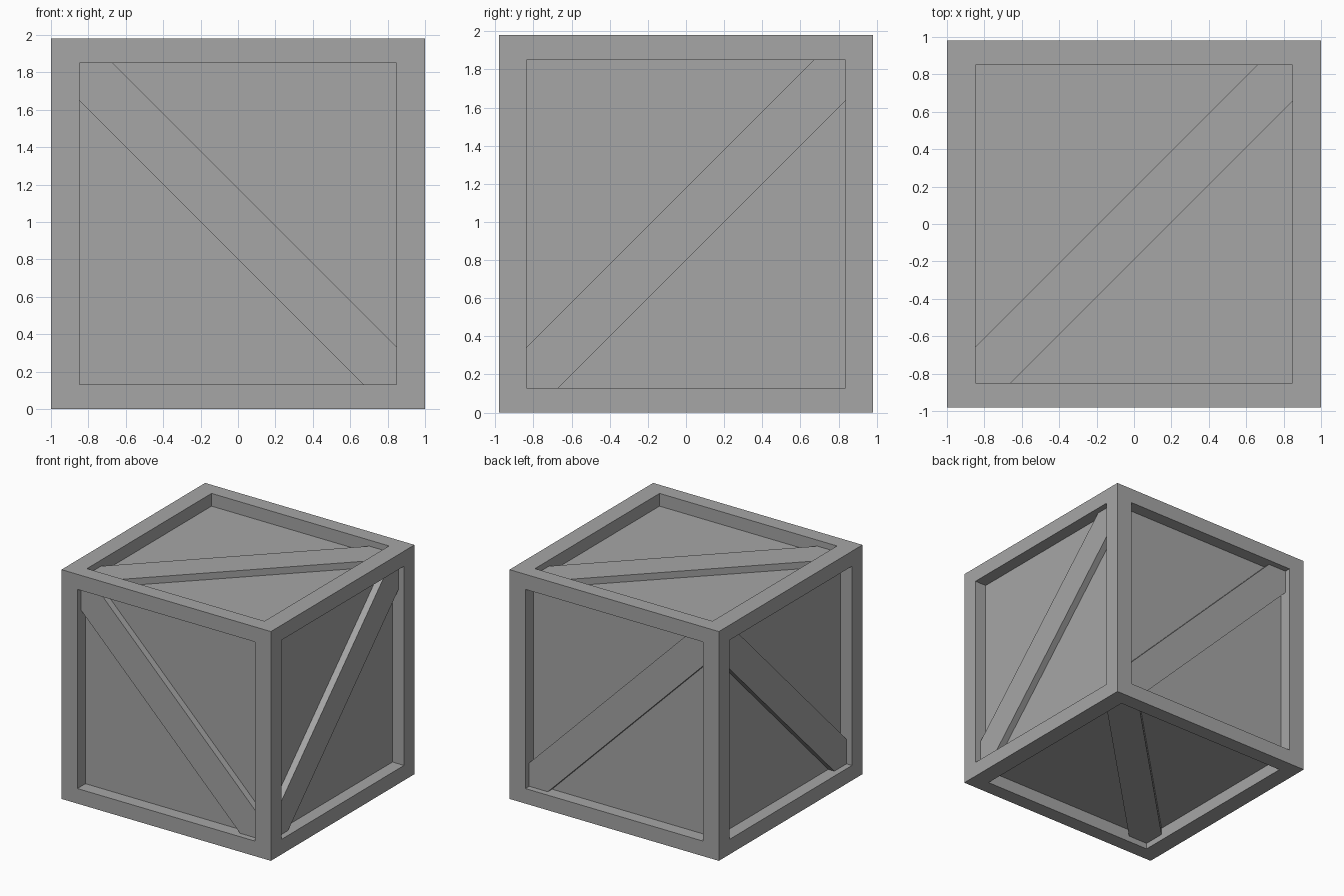
import bpy
import bmesh
from mathutils import Vector

cube = bpy.data.objects.get("Cube")
if cube:
    bpy.data.objects.remove(cube, do_unlink=True)

HALF = Vector((1.0, 0.98, 0.99))     # half size of the crate
PANEL_DEPTH = 0.11                   # panels sit this far inside the frame
BRACE_DEPTH = 0.052                  # braces sit this far inside the frame
BRACE_REACH = 0.19                   # half width measured along an axis

# Per face axis: (u axis, v axis, opening half sizes, diagonal direction)
SIDES = {
    0: (1, 2, 0.837, 0.86, 1),
    1: (0, 2, 0.848, 0.86, -1),
    2: (0, 1, 0.848, 0.85, 1),
}
NAMES = {
    (0, 1): "left_brace", (0, -1): "right_brace",
    (1, 1): "back_brace", (1, -1): "front_brace",
    (2, 1): "top_brace", (2, -1): "bottom_brace",
}

grey = bpy.data.materials.new("plain_grey")
grey.use_nodes = True
colour = (0.38, 0.38, 0.38, 1)
grey.diffuse_color = colour
grey.node_tree.nodes["Principled BSDF"].inputs["Base Color"].default_value = colour


def add_object(name, bm):
    bmesh.ops.recalc_face_normals(bm, faces=bm.faces[:])
    mesh = bpy.data.meshes.new(name)
    bm.to_mesh(mesh)
    bm.free()
    mesh.materials.append(grey)
    obj = bpy.data.objects.new(name, mesh)
    obj.location.z = HALF.z
    bpy.context.collection.objects.link(obj)
    return obj


# Crate body: a box whose six faces are inset and sunk to leave a frame
bm = bmesh.new()
bmesh.ops.create_cube(bm, size=2)
for vert in bm.verts:
    vert.co *= HALF
bm.normal_update()
for face in bm.faces[:]:
    axis = max(range(3), key=lambda i: abs(face.normal[i]))
    u, v, half_u, half_v, _ = SIDES[axis]
    bmesh.ops.inset_individual(bm, faces=[face], thickness=0.1)
    for vert in face.verts:
        vert.co[u] = half_u if vert.co[u] > 0 else -half_u
        vert.co[v] = half_v if vert.co[v] > 0 else -half_v
    out = 1 if face.calc_center_median()[axis] > 0 else -1
    sunk = bmesh.ops.extrude_discrete_faces(bm, faces=[face])["faces"][0]
    for vert in sunk.verts:
        vert.co[axis] -= out * PANEL_DEPTH
add_object("crate_frame_and_panels", bm)


# Diagonal braces: six-sided boards cut to fit the corners of each opening
def add_brace(axis, out):
    u, v, a, b, slope = SIDES[axis]
    w = BRACE_REACH
    half_outline = [(b - w, b), (a, b), (a, a - w)]
    outline = half_outline + [(-p, -q) for p, q in half_outline]
    bm = bmesh.new()
    verts = []
    for p, q in outline:
        co = Vector()
        co[u], co[v] = slope * p, q
        co[axis] = out * (HALF[axis] - PANEL_DEPTH)
        verts.append(bm.verts.new(co))
    base = bm.faces.new(verts)
    result = bmesh.ops.extrude_face_region(bm, geom=[base], use_keep_orig=True)
    for item in result["geom"]:
        if isinstance(item, bmesh.types.BMVert):
            item.co[axis] = out * (HALF[axis] - BRACE_DEPTH)
    add_object(NAMES[axis, out], bm)


for axis, out in NAMES:
    add_brace(axis, out)
